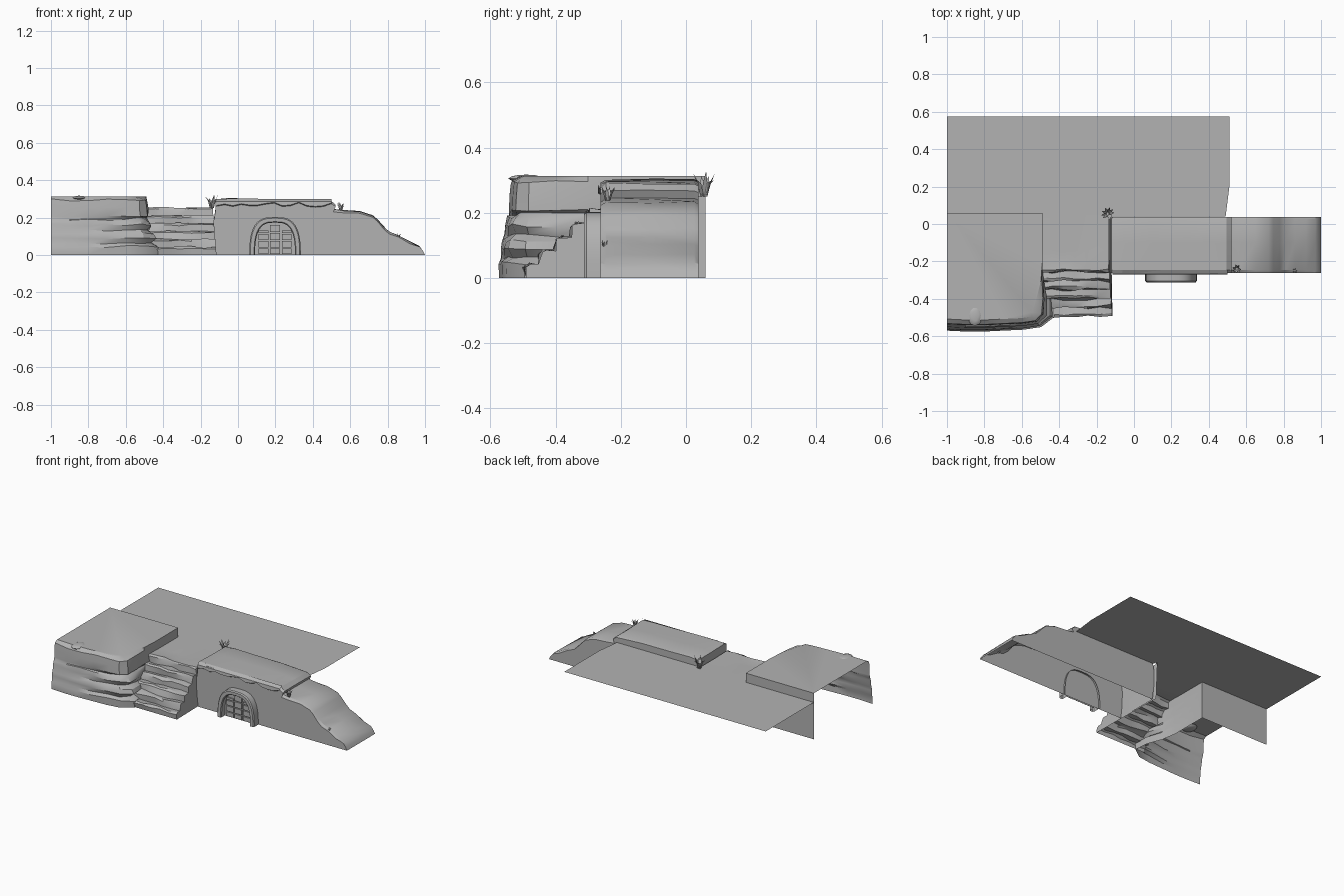
import bpy, bmesh, math, random
from mathutils import Vector

random.seed(4)
if "Cube" in bpy.data.objects:
    bpy.data.objects.remove(bpy.data.objects["Cube"])

stone = bpy.data.materials.new("plain_grey")
stone.use_nodes = True
GREY = (0.45, 0.45, 0.45, 1)
stone.diffuse_color = GREY
stone.node_tree.nodes["Principled BSDF"].inputs["Base Color"].default_value = GREY


def finish(name, bm, smooth=True):
    """Turn a bmesh into a named, shaded object."""
    bmesh.ops.remove_doubles(bm, verts=bm.verts, dist=0.0005)
    bmesh.ops.recalc_face_normals(bm, faces=bm.faces)
    mesh = bpy.data.meshes.new(name)
    bm.to_mesh(mesh)
    bm.free()
    mesh.materials.append(stone)
    obj = bpy.data.objects.new(name, mesh)
    bpy.context.collection.objects.link(obj)
    if smooth:
        bpy.ops.object.select_all(action="DESELECT")
        obj.select_set(True)
        bpy.context.view_layer.objects.active = obj
        bpy.ops.object.shade_smooth_by_angle(angle=math.radians(30))
    return obj


def loft(rows, cap_first=False, cap_last=False):
    """Skin a list of equally long point rows."""
    bm = bmesh.new()
    grid = [[bm.verts.new(p) for p in row] for row in rows]
    for a, b in zip(grid, grid[1:]):
        for i in range(len(a) - 1):
            bm.faces.new((a[i], a[i + 1], b[i + 1], b[i]))
    if cap_first:
        bm.faces.new(grid[0])
    if cap_last:
        bm.faces.new(grid[-1])
    return bm


def wobble(size):
    return random.uniform(-size, size)


# Left rock block: plan path, outward direction, groove strength
path = [(-1, -.53, 0, -1, .1), (-.9, -.535, 0, -1, .2), (-.8, -.535, 0, -1, .3),
        (-.7, -.53, 0, -1, .5), (-.6, -.525, 0.2, -1, .9), (-.53, -.515, .8, -.9, 1),
        (-.5, -.48, 1.9, -.4, 1), (-.49, -.4, 1.4, 0, .9), (-.49, -.3, .4, 0, .4),
        (-.49, -.2, 0, 0, 0), (-.49, .06, 0, 0, 0), (-1, .06, 0, 0, 0)]
# height, outward bulge, groove depth
levels = [(0, .038, 0), (.045, .04, 0), (.06, .036, .018), (.09, .033, 0),
          (.115, .03, .004), (.13, .025, .018), (.16, .02, 0), (.185, .016, .008),
          (.195, .012, .02), (.205, .008, 0), (.25, .006, 0), (.295, .002, 0),
          (.312, -.022, 0)]
rows = []
for z, bulge, groove in levels:
    row = []
    for x, y, nx, ny, g in path:
        out = bulge - groove * g
        moved = abs(nx) + abs(ny) > 0
        dz = wobble(.006) if moved and 0 < z < .3 else 0
        px = x if x == -1 else x + nx * out + (wobble(.003) if moved else 0)
        row.append((px, y + ny * out, z + dz))
    rows.append(row)
finish("left_rock_block", loft(rows, cap_last=True))

# Small stone on the block's front lip
bm = bmesh.new()
bmesh.ops.create_icosphere(bm, subdivisions=2, radius=1)
for v in bm.verts:
    v.co = Vector((-.85 + v.co.x * .04, -.49 + v.co.y * .055, .305 + v.co.z * .012))
finish("lip_stone", bm)

# Worn stairs with a closed right side
profile = [(-.49, 0)]
STEPS = 6
for i in range(STEPS):
    y, z = -.49 + i * .048, .042 * (i + 1)
    profile += [(y - .004, z - .008), (y + .008, z), (y + .04, z - .002)]
profile += [(-.14, .25), (.06, .25)]
rows = []
COLS = 7
for c in range(COLS):
    t = c / (COLS - 1)
    row = []
    for k, (y, z) in enumerate(profile):
        x = -.5 + t * (.385 - .02 * max(0, z) / .25)
        loose = 0 < k < len(profile) - 2
        row.append((x, y + (wobble(.008) if loose else 0),
                    z + (wobble(.005) if loose else 0)))
    rows.append(row)
bm = loft(rows)
bm.verts.ensure_lookup_table()
side = list(bm.verts)[-len(profile):]
foot = [bm.verts.new((-.125, .06, 0))]
bm.faces.new(side + foot)
finish("stairs", bm)

# Thin upper ground sheet
bm = bmesh.new()
outline = [(-1, .06), (-.12, .06), (-.12, .04), (.49, .04), (.51, .2), (.51, .575), (-1, .575)]
bm.faces.new([bm.verts.new((x, y, .25)) for x, y in outline])
finish("upper_ground", bm, smooth=False)

# Right wall with a raised cap and sloping end
wall = [(-.115, 0), (-.125, .1), (-.128, .2), (-.12, .25), (-.12, .295),
        (-.05, .302), (.1, .299), (.3, .297), (.42, .295), (.495, .29), (.522, .27),
        (.51, .245), (.56, .238), (.65, .232), (.72, .212), (.745, .19), (.78, .15),
        (.81, .122), (.86, .105), (.92, .07), (.97, .045), (.99, .02), (1, 0)]
rows = []
for y, drop in ((-.262, .012), (-.246, 0), (-.1, 0), (.025, 0), (.038, .006)):
    row = []
    for x, z in wall:
        dz = wobble(.003) if z > .02 else 0
        row.append((x, y, max(0, z - (drop if z > .05 else 0) + dz)))
    rows.append(row)
finish("right_wall", loft(rows, cap_first=True, cap_last=True))

# Chipped lip running along the cap's front edge
rows = []
for i in range(15):
    x = -.115 + i * .044
    low = .265 + wobble(.012)
    rows.append([(x, -.26, low), (x, -.27, low + .006), (x, -.268, .287), (x, -.245, .3)])
finish("cap_lip", loft(rows))


# Arched doorway
DOOR_X = .198


def arch(half, height, y, n=20):
    pts = []
    for i in range(n + 1):
        a = math.pi * i / n
        c, s = math.cos(a), max(0, math.sin(a))
        pts.append((DOOR_X + half * math.copysign(abs(c) ** .65, c), y, height * s ** .75))
    return pts


finish("door_surround", loft([arch(.138, .203, -.25), arch(.138, .203, -.305),
                              arch(.132, .197, -.312), arch(.112, .178, -.312),
                              arch(.107, .173, -.305), arch(.107, .173, -.268)]))
bm = bmesh.new()
bm.faces.new([bm.verts.new(p) for p in arch(.11, .176, -.272)])
finish("door_panel", bm, smooth=False)


def box(bm, x0, x1, y0, y1, z0, z1):
    cube = bmesh.ops.create_cube(bm, size=1)["verts"]
    for v in cube:
        v.co = Vector((x1 if v.co.x > 0 else x0, y1 if v.co.y > 0 else y0,
                       z1 if v.co.z > 0 else z0))


# Raised door panes in three columns
bm = bmesh.new()
for col in (-1, 0, 1):
    x = DOOR_X + col * .062
    tops = (.04, .08, .124, .165) if col == 0 else (.04, .08, .118, .138)
    base = .006
    for top in tops:
        box(bm, x - .026, x + .026, -.281, -.272, base, top - .006)
        base = top
finish("door_panes", bm, smooth=False)


# Grass tufts
def tuft(name, x, y, z, height, blades):
    bm = bmesh.new()
    for i in range(blades):
        a = math.tau * i / blades + wobble(.4)
        d = Vector((math.cos(a), math.sin(a), 0))
        w = Vector((-d.y, d.x, 0)) * height * .09
        root = Vector((x, y, z)) + d * height * .1
        mid = root + d * height * .15 + Vector((0, 0, height * .5))
        tip = root + d * height * .35 + Vector((0, 0, height * random.uniform(.6, 1)))
        bm.faces.new([bm.verts.new(p) for p in (root - w, root + w, mid + w, tip, mid - w)])
    finish(name, bm, smooth=False)


tuft("stair_top_tuft", -.14, .055, .25, .08, 9)
tuft("slope_tuft", .55, -.24, .235, .055, 9)
tuft("slope_foot_tuft", .86, -.25, .09, .03, 5)
